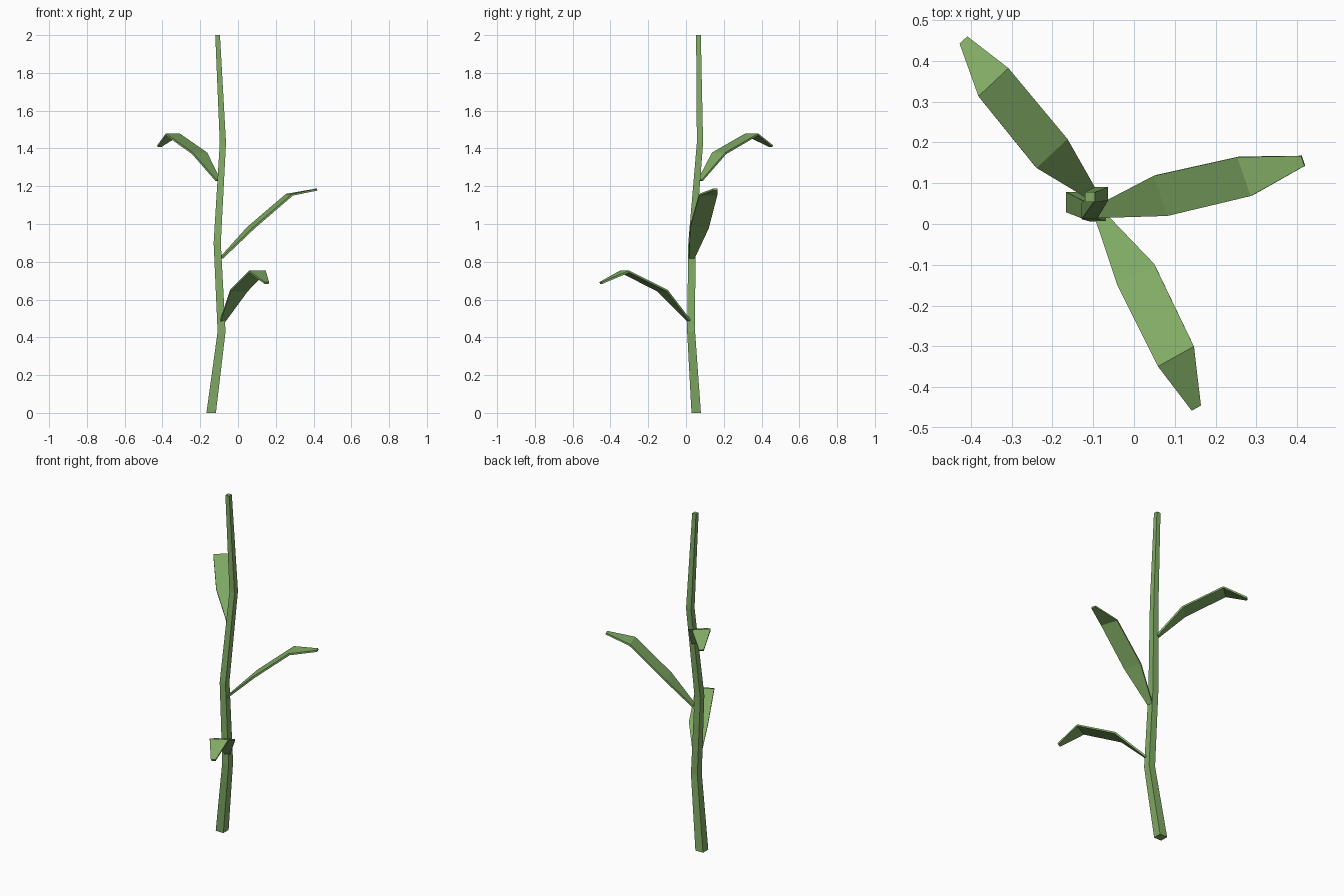
import bpy
from math import radians, sin, cos
from mathutils import Vector

if "Cube" in bpy.data.objects:
    bpy.data.objects.remove(bpy.data.objects["Cube"])

green = bpy.data.materials.new("leaf_green")
green.diffuse_color = (0.22, 0.41, 0.13, 1)
green.use_nodes = True
green.node_tree.nodes["Principled BSDF"].inputs["Base Color"].default_value = green.diffuse_color


def add_object(name, verts, faces):
    mesh = bpy.data.meshes.new(name)
    mesh.from_pydata(verts, [], faces)
    mesh.materials.append(green)
    obj = bpy.data.objects.new(name, mesh)
    bpy.context.collection.objects.link(obj)
    return obj


# Stem: tapering square tube through five stations (x, y, z, half width)
def make_stem(stations):
    verts, faces = [], []
    for x, y, z, h in stations:
        verts += [(x + sx * h, y + sy * h, z)
                  for sx, sy in ((-1, -1), (1, -1), (1, 1), (-1, 1))]
    for i in range(len(stations) - 1):
        for k in range(4):
            a, b = 4 * i + k, 4 * i + (k + 1) % 4
            faces.append((a, b, b + 4, a + 4))
    n = len(verts)
    faces += [(3, 2, 1, 0), (n - 4, n - 3, n - 2, n - 1)]
    return add_object("stem", verts, faces)


# Leaf: bent strip with level cross edges, given a little thickness
def make_leaf(name, angle, centres, widths=(0.03, 0.104, 0.101, 0.026)):
    side = Vector((-sin(radians(angle)), cos(radians(angle)), 0))
    verts, faces = [], []
    for c, w in zip(centres, widths):
        verts += [Vector(c) - side * w / 2, Vector(c) + side * w / 2]
    for i in range(0, len(verts) - 2, 2):
        faces.append((i, i + 2, i + 3, i + 1))
    leaf = add_object(name, verts, faces)
    mod = leaf.modifiers.new("thickness", 'SOLIDIFY')
    mod.thickness = 0.01
    mod.offset = 0
    return leaf


make_stem([(-0.142, 0.054, 0, 0.025),
           (-0.087, 0.027, 0.43, 0.021),
           (-0.110, 0.031, 0.90, 0.019),
           (-0.080, 0.074, 1.43, 0.0165),
           (-0.108, 0.066, 2.0, 0.0125)])

make_leaf("lower_leaf", -61, [(-0.080, 0.015, 0.488), (0.005, -0.125, 0.648),
                              (0.103, -0.325, 0.748), (0.152, -0.450, 0.688)])
make_leaf("middle_leaf", 19, [(-0.088, 0.030, 0.82), (0.068, 0.070, 0.980),
                              (0.272, 0.117, 1.155), (0.415, 0.155, 1.182)])
make_leaf("upper_leaf", 133, [(-0.105, 0.075, 1.23), (-0.203, 0.175, 1.374),
                              (-0.345, 0.348, 1.474), (-0.417, 0.450, 1.412)])
